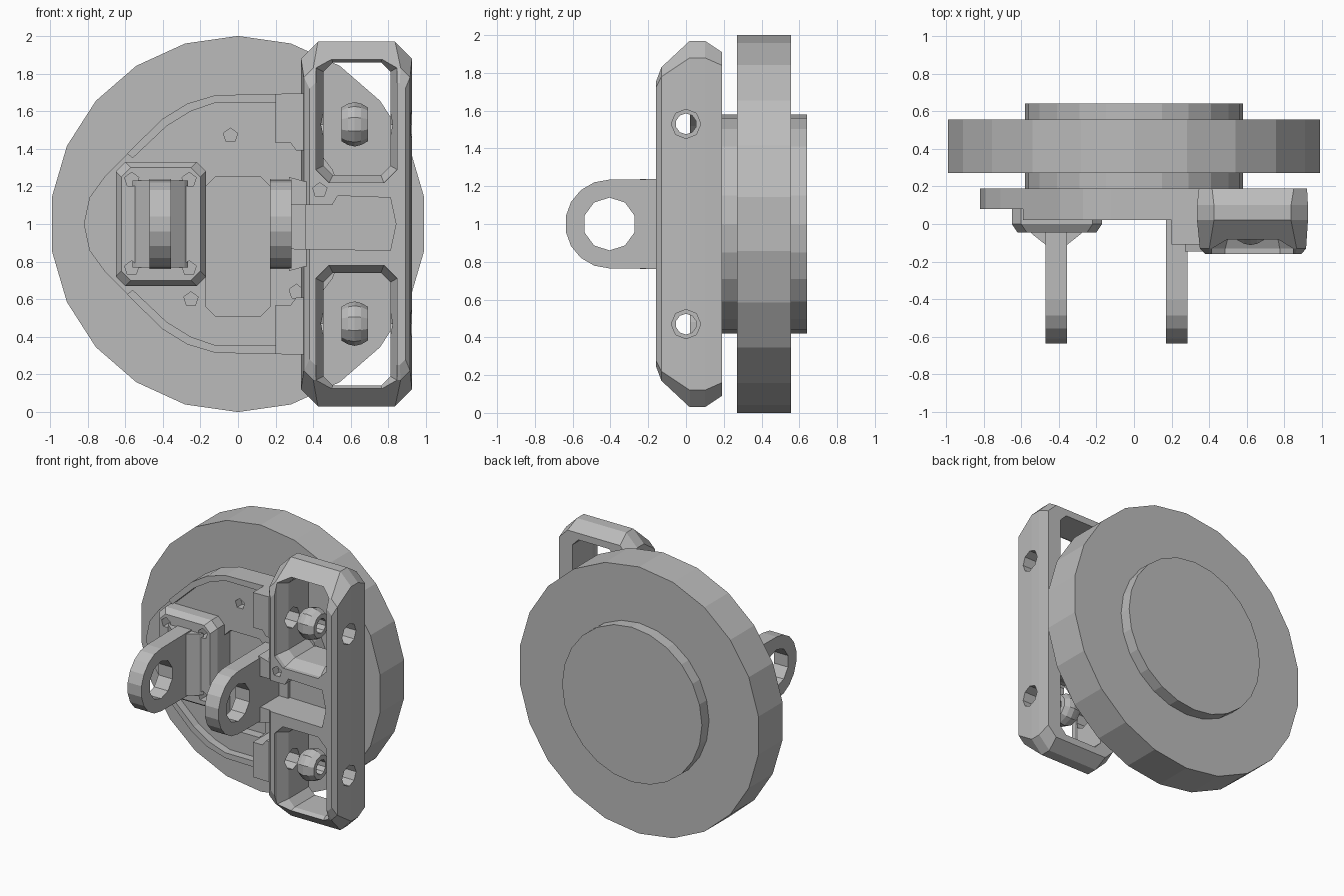
import bpy, bmesh, math

if "Cube" in bpy.data.objects:
    bpy.data.objects.remove(bpy.data.objects["Cube"])

metal = bpy.data.materials.new("plain grey metal")
metal.diffuse_color = (0.5, 0.5, 0.5, 1)
metal.use_nodes = True
metal.node_tree.nodes["Principled BSDF"].inputs["Base Color"].default_value = metal.diffuse_color


def loft(name, rings, closed=False):
    """Skin a list of equal-length 3D rings; caps the ends unless closed."""
    bm = bmesh.new()
    vs = [[bm.verts.new(p) for p in r] for r in rings]
    n = len(rings[0])
    pairs = list(zip(vs, vs[1:])) + ([(vs[-1], vs[0])] if closed else [])
    for a, b in pairs:
        for i in range(n):
            j = (i + 1) % n
            bm.faces.new((a[i], a[j], b[j], b[i]))
    if not closed:
        bm.faces.new(vs[0])
        bm.faces.new(vs[-1])
    bmesh.ops.recalc_face_normals(bm, faces=bm.faces)
    me = bpy.data.meshes.new(name)
    bm.to_mesh(me)
    bm.free()
    me.materials.append(metal)
    ob = bpy.data.objects.new(name, me)
    bpy.context.collection.objects.link(ob)
    return ob


def ring(pts, axis, t):
    """Place 2D points on the plane axis = t."""
    if axis == 'x':
        return [(t, a, b) for a, b in pts]
    if axis == 'y':
        return [(a, t, b) for a, b in pts]
    return [(a, b, t) for a, b in pts]


def prism(name, pts, axis, t0, t1):
    return loft(name, [ring(pts, axis, t0), ring(pts, axis, t1)])


def circle(cx, cy, r, n, start=90):
    return [(cx + r * math.cos(math.radians(start + 360 * i / n)),
             cy + r * math.sin(math.radians(start + 360 * i / n))) for i in range(n)]


def rect(x0, x1, z0, z1, c):
    """Rectangle with cut corners."""
    return [(x0 + c, z0), (x1 - c, z0), (x1, z0 + c), (x1, z1 - c),
            (x1 - c, z1), (x0 + c, z1), (x0, z1 - c), (x0, z0 + c)]


def cut(cutter, *targets):
    for ob in targets:
        m = ob.modifiers.new("cut", 'BOOLEAN')
        m.operation = 'DIFFERENCE'
        m.solver = 'EXACT'
        m.object = cutter
        bpy.context.view_layer.objects.active = ob
        bpy.ops.object.modifier_apply(modifier=m.name)
    bpy.data.objects.remove(cutter)


def mirror_z(pts):
    """Add the lower half of an upper profile, reflected about z = 1."""
    return pts + [(x, 2 - z) for x, z in reversed(pts) if abs(z - 1) > 1e-4]


# Round disc and the hub passing through it
prism("disc", circle(0, 1, 1, 22), 'y', 0.27, 0.555)
prism("hub", circle(0, 1, 0.58, 24), 'y', 0.18, 0.64)

# D-shaped mounting plate with a recessed pocket
plate = prism("mounting_plate", mirror_z(
    [(-0.82, 1), (-0.79, 1.14), (-0.71, 1.25), (-0.58, 1.38),
     (-0.4, 1.56), (-0.27, 1.64), (-0.12, 1.685), (0.36, 1.695)]), 'y', 0.08, 0.19)
cut(prism("pocket_cutter", rect(-0.17, 0.17, 0.51, 1.25, 0.05), 'y', 0, 0.15), plate)

# Raised lips along the plate edge and the step blocks beside the frame
outer = [(-0.59, 1.375), (-0.4, 1.56), (-0.27, 1.64), (-0.12, 1.685), (0.21, 1.692)]
inner = [(0.21, 1.645), (-0.12, 1.645), (-0.25, 1.6), (-0.38, 1.52), (-0.56, 1.35)]
step = [(0.2, 1.43), (0.28, 1.43), (0.31, 1.39), (0.37, 1.39), (0.37, 1.695), (0.2, 1.692)]
blocks = []
for side, f in (("upper", lambda z: z), ("lower", lambda z: 2 - z)):
    prism(side + "_lip", [(x, f(z)) for x, z in outer + inner], 'y', 0.02, 0.1)
    blocks.append(prism(side + "_step", [(x, f(z)) for x, z in step], 'y', -0.11, 0.18))

# Tall frame with softened outer edges
frame = loft("side_frame", [
    ring(rect(0.38, 0.89, 0.25, 1.75, 0.03), 'y', -0.16),
    ring(rect(0.35, 0.915, 0.17, 1.83, 0.05), 'y', -0.13),
    ring(rect(0.335, 0.925, 0.03, 1.97, 0.09), 'y', 0.02),
    ring(rect(0.335, 0.925, 0.03, 1.97, 0.09), 'y', 0.1),
    ring(rect(0.345, 0.92, 0.09, 1.91, 0.07), 'y', 0.19)])

# Neck joining the frame to the front lug
neck = prism("neck", [(0.27, 0.75), (0.38, 0.78), (0.38, 1.22), (0.27, 1.25)], 'y', -0.145, 0.17)

# Two windows with bevelled mouths, and the centre channel
for z0 in (0.10, 1.22):
    z1 = z0 + 0.68
    cut(loft("window_cutter", [
        ring(rect(0.41, 0.85, z0, z1, 0.07), 'y', -0.3),
        ring(rect(0.415, 0.845, z0, z1, 0.07), 'y', -0.13),
        ring(rect(0.455, 0.81, z0 + 0.04, z1 - 0.04, 0.05), 'y', -0.05),
        ring(rect(0.455, 0.81, z0 + 0.04, z1 - 0.04, 0.05), 'y', 0.3)]), frame)
cut(prism("channel_cutter", [(0.2, 0.87), (0.81, 0.86), (0.84, 1.0), (0.81, 1.14),
                             (0.53, 1.15), (0.5, 1.1), (0.2, 1.1)], 'y', -0.3, 0.1), frame, neck)

# Cross holes through both frame walls, with pierced balls between them
ball = [(-0.07, 0.055), (-0.07, 0.09), (-0.035, 0.11), (0, 0.118),
        (0.035, 0.11), (0.07, 0.09), (0.07, 0.055)]
for side, z, block in (("upper", 1.53, blocks[0]), ("lower", 0.47, blocks[1])):
    cut(prism("cross_hole_cutter", circle(0, z, 0.078, 8), 'x', 0.1, 1.1), frame, block)
    loft(side + "_ball", [ring(circle(0, z, r, 10), 'x', 0.62 + x) for x, r in ball], closed=True)


# Eye lugs
def lug(name, x0, x1, root):
    arc = [(-0.405 + 0.235 * math.cos(math.radians(a)), 1 + 0.235 * math.sin(math.radians(a)))
           for a in range(90, 271, 20)]
    ob = prism(name, [(root, 1.24)] + arc + [(root, 0.76)], 'x', x0, x1)
    cut(prism("eye_cutter", circle(-0.405, 1, 0.14, 10), 'x', x0 - 0.1, x1 + 0.1), ob)


lug("left_lug", -0.47, -0.355, 0.02)
lug("right_lug", 0.17, 0.285, 0.1)

# Foot of the left lug: bevelled pad and flared root
pad = loft("lug_pad", [
    ring(rect(-0.65, -0.17, 0.67, 1.33, 0.05), 'y', 0.09),
    ring(rect(-0.65, -0.17, 0.67, 1.33, 0.05), 'y', 0.0),
    ring(rect(-0.62, -0.20, 0.70, 1.30, 0.05), 'y', -0.045)])
prism("lug_flare", [(-0.56, -0.03), (-0.54, -0.055), (-0.47, -0.11), (-0.355, -0.11),
                    (-0.285, -0.055), (-0.265, -0.03)], 'z', 0.77, 1.23)

# Five-sided bolt holes
for x in (-0.565, -0.26):
    for z in (0.765, 1.235):
        cut(prism("bolt_cutter", circle(x, z, 0.04, 5), 'y', -0.2, 0.04), pad)
for x, z, ob, y in ((-0.04, 1.47, plate, 0.14), (-0.25, 0.6, plate, 0.14),
                    (0.31, 0.64, plate, 0.14), (0.435, 1.18, frame, -0.1)):
    cut(prism("bolt_cutter", circle(x, z, 0.04, 5), 'y', -0.3, y), ob)
